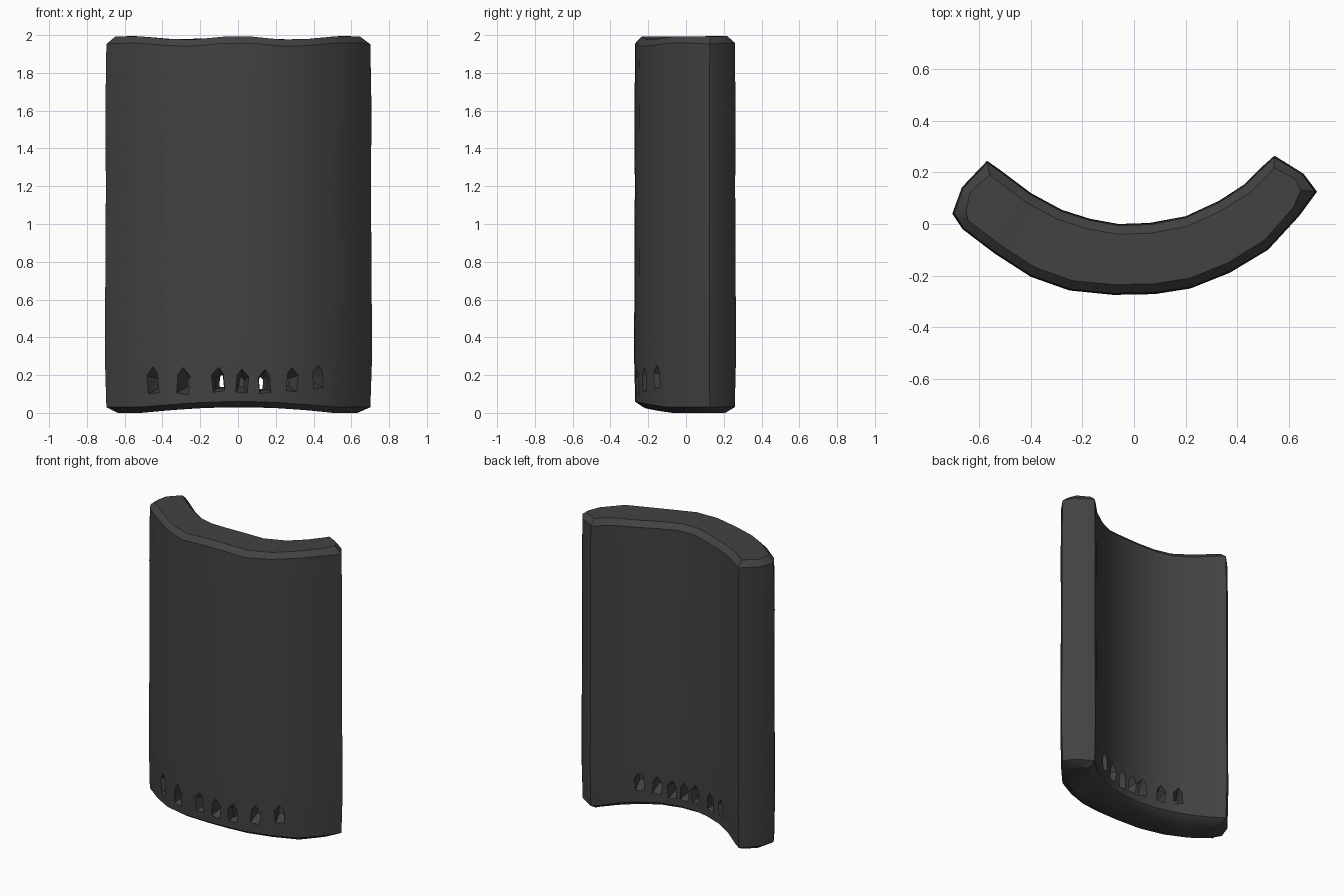
import bpy, bmesh, math, random
from mathutils import Vector

if "Cube" in bpy.data.objects:
    bpy.data.objects.remove(bpy.data.objects["Cube"])
random.seed(4)

grey = bpy.data.materials.new("charcoal_grey")
grey.diffuse_color = (0.055, 0.055, 0.055, 1)
grey.use_nodes = True
grey.node_tree.nodes["Principled BSDF"].inputs["Base Color"].default_value = grey.diffuse_color

# Plan outline: (outer point, inner point) pairs from left end to right end
PAIRS = [((-0.705, 0.04), (-0.57, 0.245)), ((-0.665, -0.02), (-0.52, 0.21)),
         ((-0.54, -0.115), (-0.40, 0.12)), ((-0.40, -0.205), (-0.28, 0.055)),
         ((-0.25, -0.258), (-0.17, 0.02)), ((-0.08, -0.275), (-0.06, 0.0)),
         ((0.08, -0.272), (0.06, 0.004)), ((0.22, -0.25), (0.20, 0.03)),
         ((0.37, -0.19), (0.33, 0.09)), ((0.52, -0.10), (0.43, 0.155)),
         ((0.64, 0.03), (0.50, 0.225)), ((0.71, 0.125), (0.545, 0.265))]


def outline(inset):
    """Closed ring; inset pulls both skins to the middle and shortens the ends."""
    outer, inner = [], []
    for i, (o, n) in enumerate(PAIRS):
        o, n = Vector(o), Vector(n)
        d = (n - o).normalized()
        f = inset
        s = Vector((-math.copysign(0.8, o.x), -0.5)) * inset if i in (0, len(PAIRS) - 1) else Vector((0, 0))
        outer.append(o + d * f + s)
        inner.append(n - d * f + s)
    end_l = (outer[0] + inner[0]) / 2 + Vector((-0.03, 0.0))
    end_r = (outer[-1] + inner[-1]) / 2 + Vector((0.03, 0.0))
    return outer + [end_r] + inner[::-1] + [end_l]


# Curved slab: stacked rings with softened, slightly wavy top and bottom
bm = bmesh.new()
levels = [(0.0, 0.05), (0.03, 0.006), (0.3, 0), (0.75, 0.002), (1.2, 0.004),
          (1.6, 0.002), (1.95, 0.006), (1.985, 0.04)]
rings = []
for z, inset in levels:
    ring = []
    for p in outline(inset):
        w = 0
        if z < 0.1:
            w = 0.03 * max(0, 1 - (abs(p.x) / 0.5) ** 2)
        elif z > 1.9:
            w = 0.01 * math.cos(p.x * 11)
        ring.append(bm.verts.new((p.x, p.y, z + w)))
    rings.append(ring)
n = len(rings[0])
m = len(PAIRS)
for a, b in zip(rings, rings[1:]):
    for i in range(n):
        j = (i + 1) % n
        bm.faces.new((a[i], a[j], b[j], b[i]))
for ring in (rings[0], rings[-1]):
    for i in range(m - 1):
        bm.faces.new((ring[i], ring[i + 1], ring[2 * m - 1 - i], ring[2 * m - i]))
    bm.faces.new((ring[m - 1], ring[m], ring[m + 1]))
    bm.faces.new((ring[0], ring[2 * m], ring[2 * m + 1]))
bmesh.ops.recalc_face_normals(bm, faces=bm.faces)
me = bpy.data.meshes.new("curved_slab")
bm.to_mesh(me)
bm.free()
slab = bpy.data.objects.new("curved_slab", me)
bpy.context.collection.objects.link(slab)
me.materials.append(grey)

# Ragged tapered slots along the foot, on the outer and inner skins
SHAPE = [(-0.04, -0.06), (0.035, -0.07), (0.045, 0.04), (0.0, 0.09), (-0.03, 0.05)]
cut = bmesh.new()
CY = 0.62


def slot(angle, r0, r1, z, flip):
    rad = Vector((math.sin(angle), -math.cos(angle), 0))
    tan = Vector((math.cos(angle), math.sin(angle), 0))
    loops = []
    for r, k in ((r0, 1.0), (r1, 0.35)):
        loops.append([cut.verts.new(Vector((0, CY, z)) + rad * r + tan * (x * k * flip) + Vector((0, 0, h * k)))
                      for x, h in SHAPE])
    c = len(SHAPE)
    faces = [cut.faces.new(loops[0]), cut.faces.new(loops[1][::-1])]
    for i in range(c):
        j = (i + 1) % c
        faces.append(cut.faces.new((loops[0][j], loops[0][i], loops[1][i], loops[1][j])))
    bmesh.ops.recalc_face_normals(cut, faces=faces)


for i, x in enumerate((-0.43, -0.28, -0.10, 0.02, 0.14, 0.28, 0.42)):
    a = math.asin(x / 0.87)
    z = 0.17 + random.uniform(-0.015, 0.015)
    flip = 1 if i % 2 else -1
    slot(a, 0.93, 0.795, z, flip)
    slot(a, 0.57, 0.73, z, -flip)
    if x in (-0.10, 0.14):          # the two that break through
        slot(a, 0.84, 0.68, z, flip)

cme = bpy.data.meshes.new("slot_cutter")
cut.to_mesh(cme)
cut.free()
cutter = bpy.data.objects.new("slot_cutter", cme)
bpy.context.collection.objects.link(cutter)
cutter.hide_render = True
cme.materials.append(grey)

mod = slab.modifiers.new("slots", "BOOLEAN")
mod.operation = 'DIFFERENCE'
mod.solver = 'EXACT'
mod.use_self = True
mod.object = cutter
bpy.context.view_layer.objects.active = slab
slab.select_set(True)
bpy.ops.object.modifier_apply(modifier="slots")
bpy.data.objects.remove(cutter)
bpy.ops.object.shade_smooth_by_angle(angle=math.radians(35))
